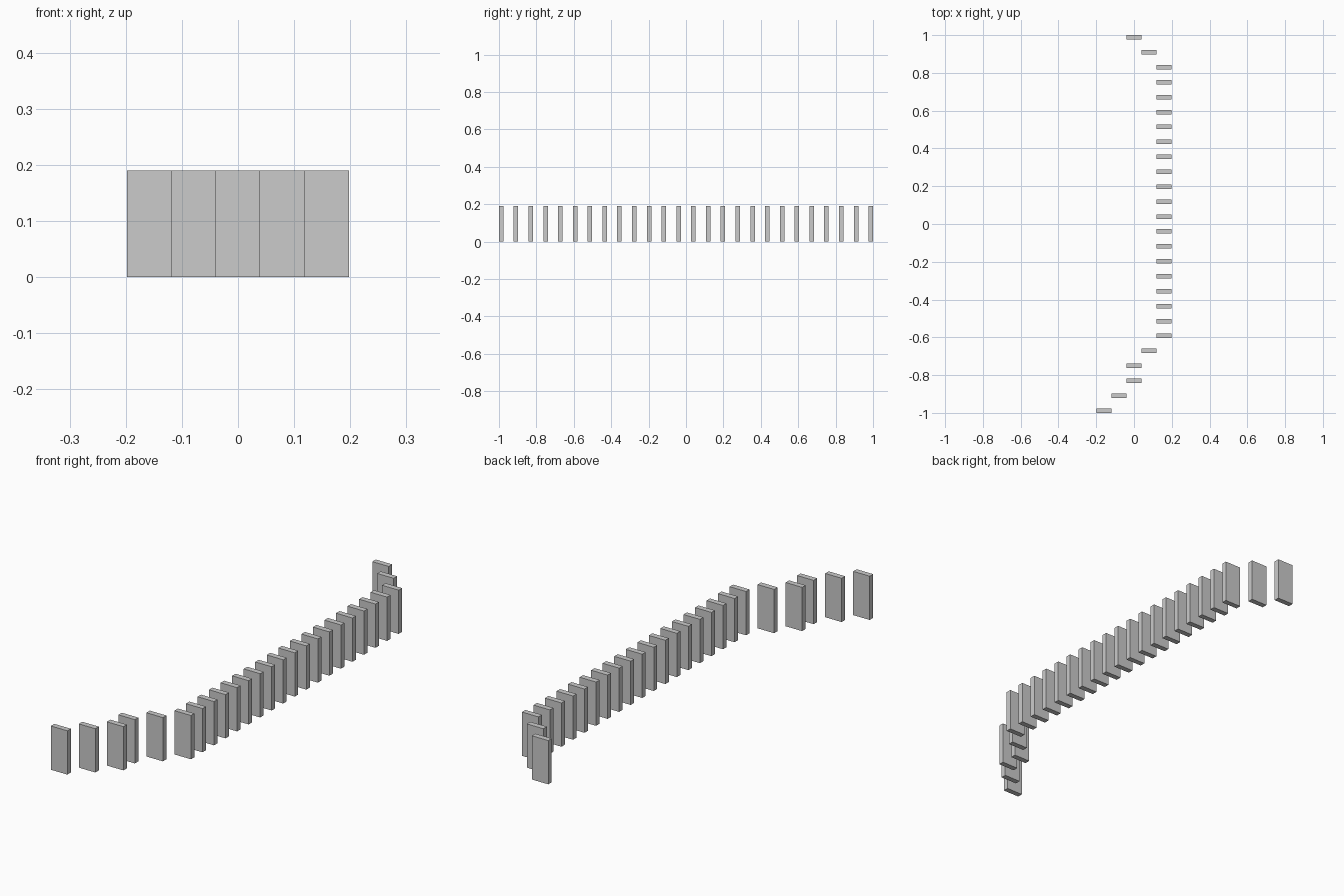
import bpy

if "Cube" in bpy.data.objects:
    bpy.data.objects.remove(bpy.data.objects["Cube"])

COUNT = 26
PITCH = 2.0 / (COUNT - 1 + 0.3)      # spacing along y, also the tile width
THICK = 0.3 * PITCH
HEIGHT = 2.4 * PITCH

# Sideways step of every tile, front to back: curve in, long straight run, curve out
steps = [-2, -1, 0, 0, 1] + [2] * 19 + [1, 0]


def add_tile(index, step):
    y = -1 + THICK / 2 + index * PITCH
    bpy.ops.mesh.primitive_cube_add(size=1, location=(step * PITCH, y, HEIGHT / 2))
    tile = bpy.context.object
    tile.name = f"domino_tile_{index + 1:02d}"
    tile.scale = (PITCH, THICK, HEIGHT)
    bpy.ops.object.transform_apply(location=False, rotation=False, scale=True)


# Row of standing tiles
for i, s in enumerate(steps):
    add_tile(i, s)
